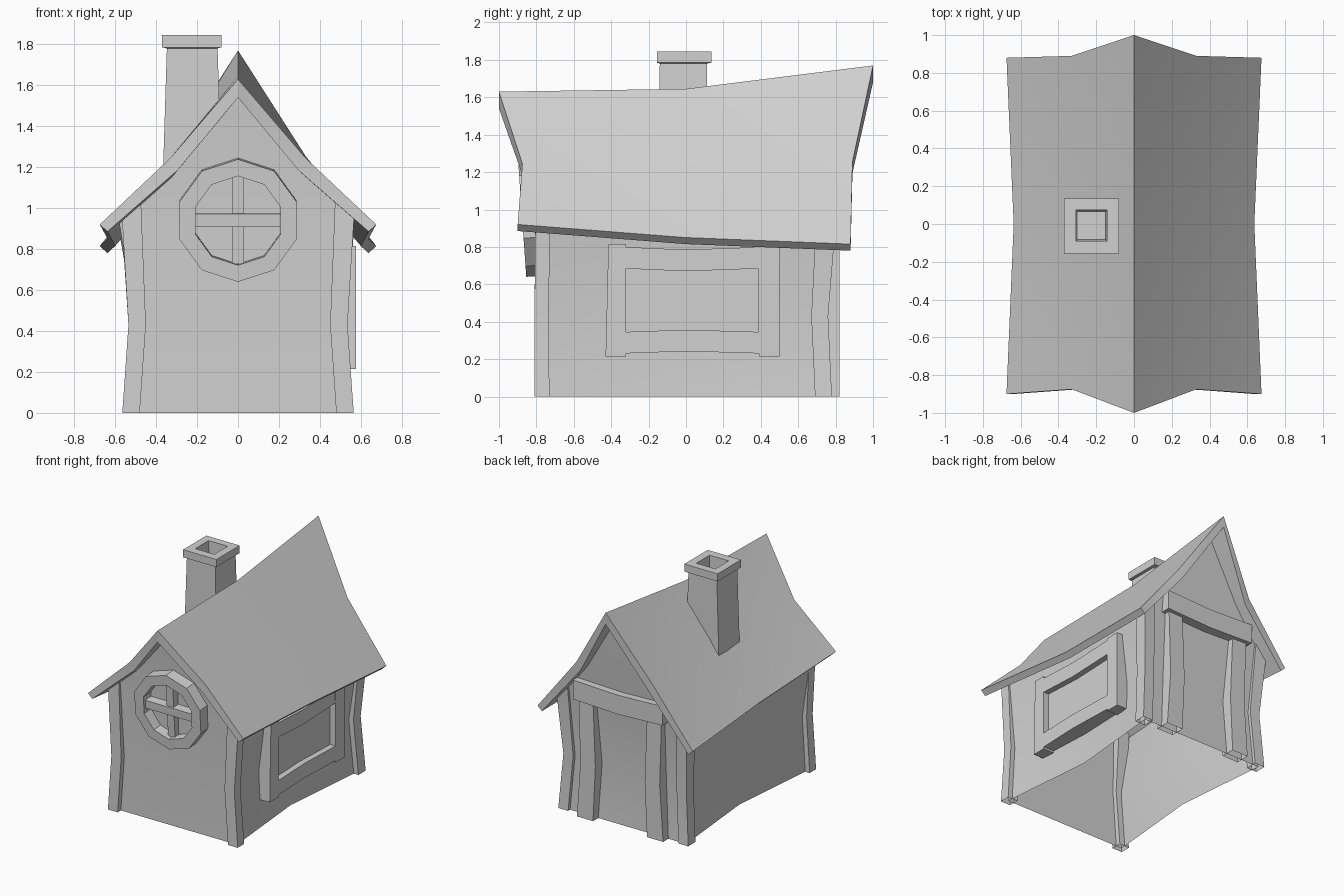
import bpy, bmesh, math
from mathutils import Matrix, Vector

cube = bpy.data.objects.get("Cube")
if cube:
    bpy.data.objects.remove(cube, do_unlink=True)

grey = bpy.data.materials.new("plain_grey")
grey.use_nodes = True
grey.diffuse_color = (0.64, 0.64, 0.64, 1)
grey.node_tree.nodes["Principled BSDF"].inputs["Base Color"].default_value = (0.64, 0.64, 0.64, 1)


def make(name, verts, faces, fix=True):
    mesh = bpy.data.meshes.new(name)
    mesh.from_pydata(verts, [], faces)
    if fix:
        bm = bmesh.new()
        bm.from_mesh(mesh)
        bmesh.ops.recalc_face_normals(bm, faces=bm.faces)
        bm.to_mesh(mesh)
        bm.free()
    mesh.shade_smooth()
    mesh.set_sharp_from_angle(angle=math.radians(30))
    mesh.materials.append(grey)
    obj = bpy.data.objects.new(name, mesh)
    bpy.context.collection.objects.link(obj)
    return obj


def bridge(rings, closed=False):
    """Quads joining successive rings of equal length."""
    n = len(rings[0])
    count = len(rings) if closed else len(rings) - 1
    faces = []
    for r in range(count):
        a, b = r * n, (r + 1) % len(rings) * n
        faces += [(a + i, a + (i + 1) % n, b + (i + 1) % n, b + i) for i in range(n)]
    return faces


def loft(name, rings, open_start=False):
    n = len(rings[0])
    last = (len(rings) - 1) * n
    caps = [tuple(range(last, last + n))]
    if not open_start:
        caps.append(tuple(range(n)))
    return make(name, sum(rings, []), bridge(rings) + caps)


def rect_z(x0, x1, y0, y1, z, z_far=None):
    """Level rectangle, or one sloping from z at x0 to z_far at x1."""
    far = z if z_far is None else z_far
    return [(x0, y0, z), (x1, y0, far), (x1, y1, far), (x0, y1, z)]


def rect_x(x, y0, y1, z0, z1):
    return [(x, y0, z0), (x, y1, z0), (x, y1, z1), (x, y0, z1)]


def rect_y(y, x0, x1, z0, z1):
    return [(x0, y, z0), (x1, y, z0), (x1, y, z1), (x0, y, z1)]


# Walls: open shell, pinched at mid height and mid length, gables leaning out
levels = [  # z front, middle, back; half width right, left; middle; y front, back
    (0, 0, 0, 0.53, 0.53, 0.46, -0.77, 0.755),
    (0.43, 0.43, 0.43, 0.50, 0.50, 0.45, -0.77, 0.735),
    (0.96, 0.95, 0.91, 0.56, 0.585, 0.51, -0.785, 0.775),
]
rings = [[(-l, f, zf), (r, f, zf), (m, 0, zm), (r, b, zb), (-l, b, zb), (-m, 0, zm)]
         for zf, zm, zb, r, l, m, f, b in levels]
verts = sum(rings, [])
faces = bridge(rings)
for y, y_top, peak, ends in ((-0.80, -0.84, 1.585, (12, 13)), (0.81, 0.85, 1.70, (15, 16))):
    k = len(verts)
    side = 1 if y < 0 else -1
    verts += [(side * 0.31, y, 1.215), (0, y_top, peak), (-side * 0.31, y, 1.215)]
    faces += [(ends[0], ends[1], k, k + 2), (k + 2, k, k + 1)]
make("walls", verts, faces, fix=False)

# Roof: folded slab with a sagging ridge
spans = [  # ridge y z, fold y z, eave x y z
    ((-1, 1.63), (-0.875, 1.245), (0.675, -0.90, 0.92)),
    ((0, 1.645), (0, 1.235), (0.637, 0, 0.85)),
    ((1, 1.77), (0.89, 1.255), (0.675, 0.88, 0.815)),
]
rings = []
for (ry, rz), (fy, fz), (ex, ey, ez) in spans:
    outer = [(-ex, ey, ez), (-0.33, fy, fz), (0, ry, rz), (0.33, fy, fz), (ex, ey, ez)]
    ix, iz = ex - 0.037, ez - 0.035
    inner = [(ix, ey, iz), (0.295, fy, fz - 0.06), (0, ry, rz - 0.09),
             (-0.295, fy, fz - 0.06), (-ix, ey, iz)]
    rings.append(outer + inner)
ends = [(i, i + 1, 8 - i, 9 - i) for i in range(4)]
ends += [tuple(20 + v for v in f) for f in ends]
make("roof", sum(rings, []), bridge(rings) + ends)

# Corner posts, bent inwards at mid height, tops sloped into the roof
for end, ys, tops in (("front", ((-0.81, -0.73), (-0.81, -0.735), (-0.805, -0.725)), (1.06, 0.975)),
                      ("back", ((0.69, 0.78), (0.67, 0.76), (0.695, 0.80)), (1.03, 0.92))):
    for side, s in (("left", 1), ("right", -1)):
        xs = ((0.48, 0.565), (0.45, 0.535), (0.475, 0.568))
        loft(f"{end}_{side}_post",
             [rect_z(s * a, s * b, c, d, *z)
              for (a, b), (c, d), z in zip(xs, ys, ((0, 0), (0.43, 0.43), tops))],
             open_start=True)

# Door frame on the back
for side, s in (("left", 1), ("right", -1)):
    xs = ((0.235, 0.375), (0.215, 0.345), (0.235, 0.36))
    loft(f"door_{side}_jamb",
         [rect_z(s * a, s * b, 0.71, 0.82, z) for (a, b), z in zip(xs, (0, 0.43, 0.95))],
         open_start=True)
loft("door_lintel",
     [rect_x(x, 0.74, 0.85, z0, z1)
      for x, z0, z1 in ((-0.39, 0.93, 1.08), (0, 0.915, 1.065), (0.39, 0.93, 1.08))])

# Side window: flush frame around a shallow pane
for name, y0, y1, lean in (("front", -0.43, -0.32, 0.015), ("back", 0.39, 0.50, -0.005)):
    loft(f"side_window_{name}_stile",
         [rect_z(0.44, 0.577, y0, y1, 0.215),
          rect_z(0.44, 0.577, y0 + lean, y1, 0.815)])
for name, z0, z1, bow in (("top", 0.685, 0.80, -0.015), ("bottom", 0.23, 0.345, 0.012)):
    loft(f"side_window_{name}_rail",
         [rect_y(y, 0.43, 0.576, z0 + b, z1 + b)
          for y, b in ((-0.34, 0), (0, bow), (0.41, 0))])
loft("side_window_pane", [rect_x(x, -0.34, 0.41, 0.29, 0.74) for x in (0.45, 0.53)])

# Round front window, tipped slightly forward
tip = Matrix.Translation((0, -0.875, 0.939)) @ Matrix.Rotation(0.07, 4, "X")


def decagon(radius, y):
    return [tip @ Vector((radius * math.sin(i * math.pi / 5), y, radius * math.cos(i * math.pi / 5)))
            for i in range(10)]


rings = [decagon(0.30, 0), decagon(0.30, 0.13), decagon(0.218, 0.13), decagon(0.218, 0)]
make("round_window_ring", sum(rings, []), bridge(rings, closed=True))
for name, w, h, y in (("upright", 0.03, 0.215, 0.035), ("crossbar", 0.21, 0.032, 0.02)):
    bar = loft(f"round_window_{name}",
               [rect_y(y, -w, w, -h, h), rect_y(0.12, -w, w, -h, h)])
    bar.matrix_world = tip

# Chimney shaft, its foot following the roof slope
foot = [(-0.367, -0.145, 1.15), (-0.09, -0.145, 1.47), (-0.09, 0.115, 1.47), (-0.367, 0.115, 1.15)]
neck = rect_z(-0.347, -0.10, -0.14, 0.112, 1.79)
make("chimney_shaft", foot + neck, bridge([foot, neck]))

# Chimney cap with its flue
cap = [rect_z(-0.347, -0.10, -0.14, 0.112, 1.78)]
cap += [rect_z(-0.37, -0.08, -0.155, 0.135, z) for z in (1.785, 1.845)]
flue = [rect_z(-0.308, -0.142, -0.09, 0.075, 1.845), rect_z(-0.298, -0.15, -0.083, 0.067, 1.56)]
make("chimney_cap", sum(cap + flue, []), bridge(cap + flue) + [(16, 17, 18, 19)])
